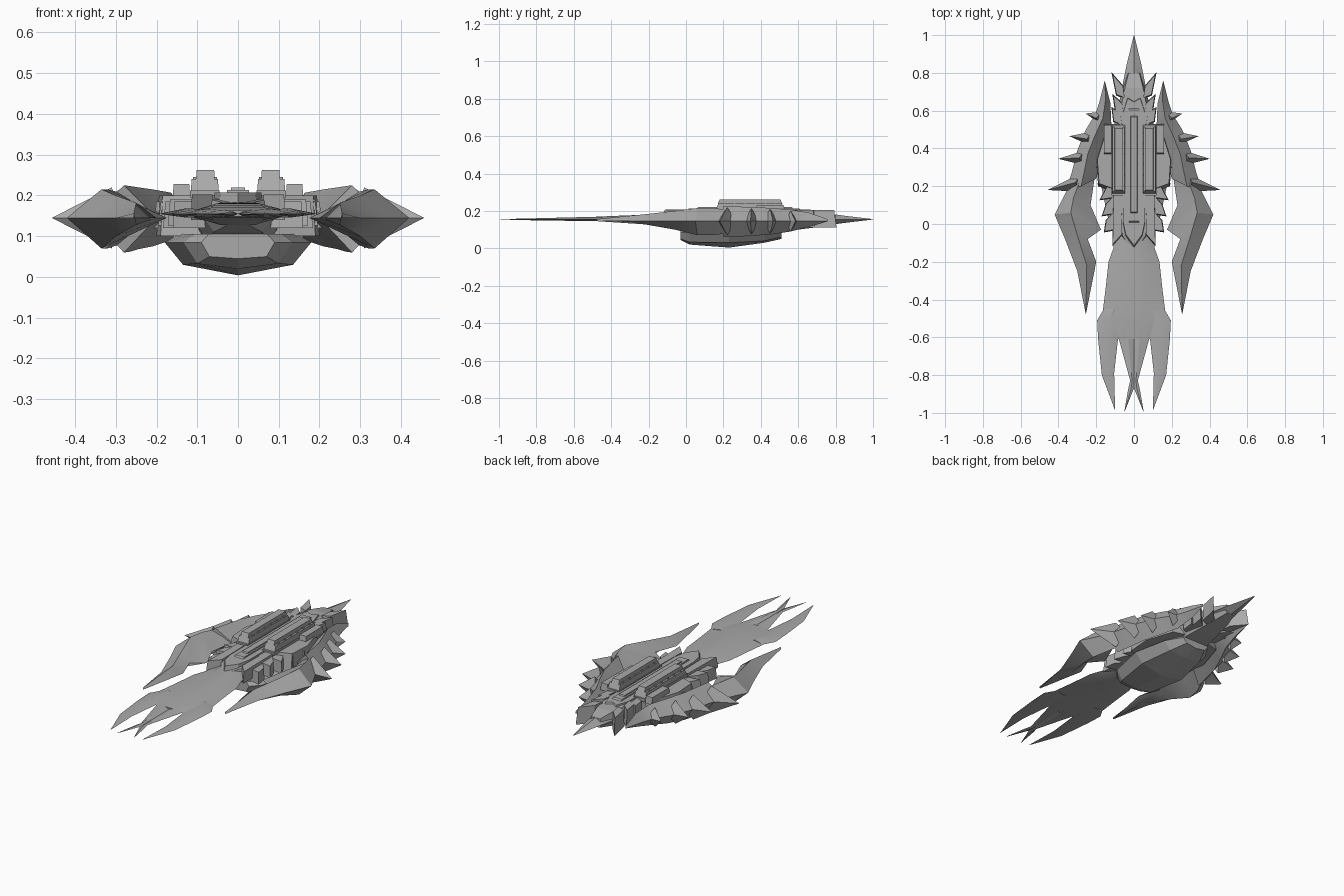
import bpy, bmesh, math

grey = bpy.data.materials.new("hull grey")
grey.diffuse_color = (0.4, 0.4, 0.4, 1)


def finish(name, bm, mirror=False, smooth=True):
    bmesh.ops.remove_doubles(bm, verts=bm.verts, dist=0.0004)
    bmesh.ops.recalc_face_normals(bm, faces=bm.faces)
    me = bpy.data.meshes.new(name)
    bm.to_mesh(me)
    bm.free()
    ob = bpy.data.objects.new(name, me)
    bpy.context.collection.objects.link(ob)
    me.materials.append(grey)
    if mirror:
        m = ob.modifiers.new("mirror", 'MIRROR')
        m.use_mirror_merge = False
    bpy.ops.object.select_all(action='DESELECT')
    ob.select_set(True)
    bpy.context.view_layer.objects.active = ob
    if smooth:
        bpy.ops.object.shade_smooth_by_angle(angle=math.radians(25))
    return ob


def loft(name, rings, mirror=False, smooth=True):
    """Skin a row of equal-sized point rings and cap both ends."""
    bm = bmesh.new()
    vs = [[bm.verts.new(p) for p in r] for r in rings]
    n = len(vs[0])
    for a, b in zip(vs, vs[1:]):
        for i in range(n):
            j = (i + 1) % n
            bm.faces.new((a[i], a[j], b[j], b[i]))
    bm.faces.new(vs[0])
    bm.faces.new(vs[-1][::-1])
    return finish(name, bm, mirror, smooth)


def blade(name, stations, zm=0.15, mirror=True):
    """Diamond section: inner xy, ridge xy, outer xy, top, bottom."""
    return loft(name, [[(*i, zm), (*r, zt), (*o, zm), (*r, zb)]
                       for i, r, o, zt, zb in stations], mirror)


def slab(name, pts, z0, z1, inset=1.0, mirror=False):
    """Plan outline raised from z0 to z1, top scaled about its middle."""
    cx = sum(p[0] for p in pts) / len(pts)
    cy = sum(p[1] for p in pts) / len(pts)
    top = [(cx + (x - cx) * inset, cy + (y - cy) * inset, z1) for x, y in pts]
    return loft(name, [[(x, y, z0) for x, y in pts], top], mirror, False)


def both(half):
    """Complete a right-hand outline with its mirror image."""
    return half + [(-x, y) for x, y in reversed(half) if abs(x) > 1e-6]


def rect(x0, x1, y0, y1):
    return [(x0, y0), (x1, y0), (x1, y1), (x0, y1)]


# long flat neck, widening towards the prongs
neck = [(0.05, .09, .185, .125), (-.13, .11, .182, .128), (-.2, .135, .18, .132), (-.34, .15, .175, .14),
        (-.46, .165, .17, .145), (-.51, .185, .167, .146), (-.61, .082, .163, .149)]
loft("neck", [[(-w, y, .155), (-w * .4, y, zt), (w * .4, y, zt), (w, y, .155),
               (w * .4, y, zb), (-w * .4, y, zb)] for y, w, zt, zb in neck])

# forked prongs at the front
blade("outer_prong", [((.06, -.45), (.11, -.45), (.16, -.45), .168, .146),
                      ((.07, -.53), (.13, -.51), (.195, -.51), .168, .146),
                      ((.085, -.61), (.135, -.63), (.19, -.61), .165, .147),
                      ((.105, -.79), (.135, -.79), (.17, -.8), .161, .15),
                      ((.10, -.985), (.10, -.986), (.101, -.985), .156, .154)], .155)
blade("centre_prong", [((0, -.55), (.03, -.55), (.085, -.55), .166, .147),
                       ((0, -.61), (.03, -.61), (.08, -.61), .164, .148),
                       ((0, -.83), (.01, -.83), (.02, -.83), .160, .15),
                       ((0, -.87), (.015, -.87), (.03, -.87), .159, .151),
                       ((.049, -.99), (.05, -.995), (.051, -.99), .156, .154)], .155)

# curved side mandibles
blade("mandible", [((.254, -.475), (.255, -.478), (.256, -.475), .156, .154),
                   ((.20, -.2), (.25, -.22), (.30, -.25), .182, .128),
                   ((.245, -.08), (.30, -.06), (.365, -.08), .20, .10),
                   ((.175, -.03), (.335, .06), (.42, .05), .215, .07),
                   ((.23, .1), (.32, .14), (.35, .19), .215, .07),
                   ((.2, .3), (.26, .3), (.30, .33), .20, .09)], .145)

# armoured shells along the flanks
blade("flank_shell", [((.20, .24), (.28, .2), (.36, .185), .225, .06),
                      ((.185, .29), (.265, .27), (.33, .27), .223, .062),
                      ((.165, .38), (.245, .37), (.30, .39), .22, .068),
                      ((.145, .45), (.21, .46), (.255, .5), .215, .075),
                      ((.12, .53), (.165, .56), (.205, .58), .207, .09),
                      ((.125, .64), (.15, .66), (.185, .64), .19, .115),
                      ((.154, .755), (.155, .757), (.156, .755), .156, .144)], .145)

# row of spikes on each shell
for k, (bx, by, tx, ty, h, d) in enumerate([
        (.28, .22, .457, .18, .075, .05), (.26, .35, .402, .345, .07, .04),
        (.22, .45, .342, .465, .066, .04), (.17, .56, .256, .585, .055, .035)]):
    mid = .145
    base = [(bx, by - d, mid), (bx + .03, by, mid + h), (bx, by + d, mid), (bx + .03, by, mid - h)]
    tip = [(tx, ty, mid)] * 4
    bm = bmesh.new()
    vs = [bm.verts.new(p) for p in base]
    t = bm.verts.new(tip[0])
    for i in range(4):
        bm.faces.new((vs[i], vs[(i + 1) % 4], t))
    bm.faces.new(vs)
    finish(f"shell_spike_{k + 1}", bm, True, False)

# main hull body
body = [(-.12, .03, .18, .13), (-.05, .085, .19, .11), (.1, .11, .2, .085), (.45, .12, .2, .085),
        (.6, .09, .2, .1), (.72, .06, .195, .115), (.8, .035, .18, .13)]
loft("hull_body", [[(-w, y, .145), (-w * .8, y, zt), (w * .8, y, zt), (w, y, .145),
                    (w * .7, y, zb), (-w * .7, y, zb)] for y, w, zt, zb in body], smooth=False)

# pointed tail blade
blade("tail_blade", [((-.035, .6), (0, .6), (.035, .6), .195, .11), ((-.06, .74), (0, .74), (.06, .74), .19, .12),
                     ((-.04, .84), (0, .84), (.04, .84), .175, .135),
                     ((-.001, 1), (0, 1), (.001, 1), .156, .154)], .155, False)

# tail barbs
for k, (x, y, tx, ty) in enumerate([(.045, .66, .12, .805), (.05, .57, .115, .69), (.06, .52, .12, .62)]):
    slab(f"tail_barb_{k + 1}", [(x, y), (x + .05, y + .02), (tx, ty), (x + .01, y + .07)], .11, .205, .85, True)

# layered deck with a pointed front, nose nubs and a central spine
slab("deck", both([(0, -.13), (.045, -.07), (.06, .0), (.06, .6), (.035, .68), (0, .66)]), .17, .207, .96)
slab("deck_spine", rect(-.028, .028, 0, .62), .2, .214, .95)
slab("deck_groove_block", rect(-.018, .018, .05, .58), .2, .22, .95)
slab("nose_nub", [(.06, -.06), (.115, -.12), (.112, .02), (.11, .16), (.065, .16)], .14, .203, .92, True)

# feathered fins between the hull and the mandibles
for k in range(5):
    y = -.03 + k * .085
    reach = .16 + .012 * k
    slab(f"side_fin_{k + 1}", [(.08, y), (reach, y - .015), (.15, y + .05), (.08, y + .13)],
         .12 + .006 * (k % 2), .185 + .005 * (k % 2), .9, True)

# pylons holding the shells
slab("shell_pylon", [(.08, .16), (.19, .2), (.2, .34), (.15, .5), (.08, .52)], .1, .2, .9, True)
slab("pylon_block", rect(.118, .16, .37, .53), .19, .228, .92, True)

# twin deck rails with caps and ribs
slab("rail_base", rect(.045, .118, .15, .53), .195, .212, 1, True)
slab("rail_body", rect(.047, .116, .16, .525), .21, .24, .93, True)
slab("rail_cap", rect(.057, .103, .17, .515), .238, .262, .94, True)
for k in range(6):
    y = .2 + k * .055
    slab(f"rail_rib_{k + 1}", rect(.05, .112, y, y + .01), .23, .245, .95, True)

# keeled belly pod: rows of side edge, chine and keel
belly = [(-.03, .09, .07, .05, .045), (.02, .135, .1, .033, .02), (.23, .18, .135, .03, .004),
         (.42, .14, .10, .04, .03), (.51, .085, .06, .06, .05)]
loft("belly_pod", [[(-w, y, .085), (-c, y, zc), (0, y, zk), (c, y, zc), (w, y, .085),
                    (w * .8, y, .105), (-w * .8, y, .105)] for y, w, c, zc, zk in belly], smooth=False)
